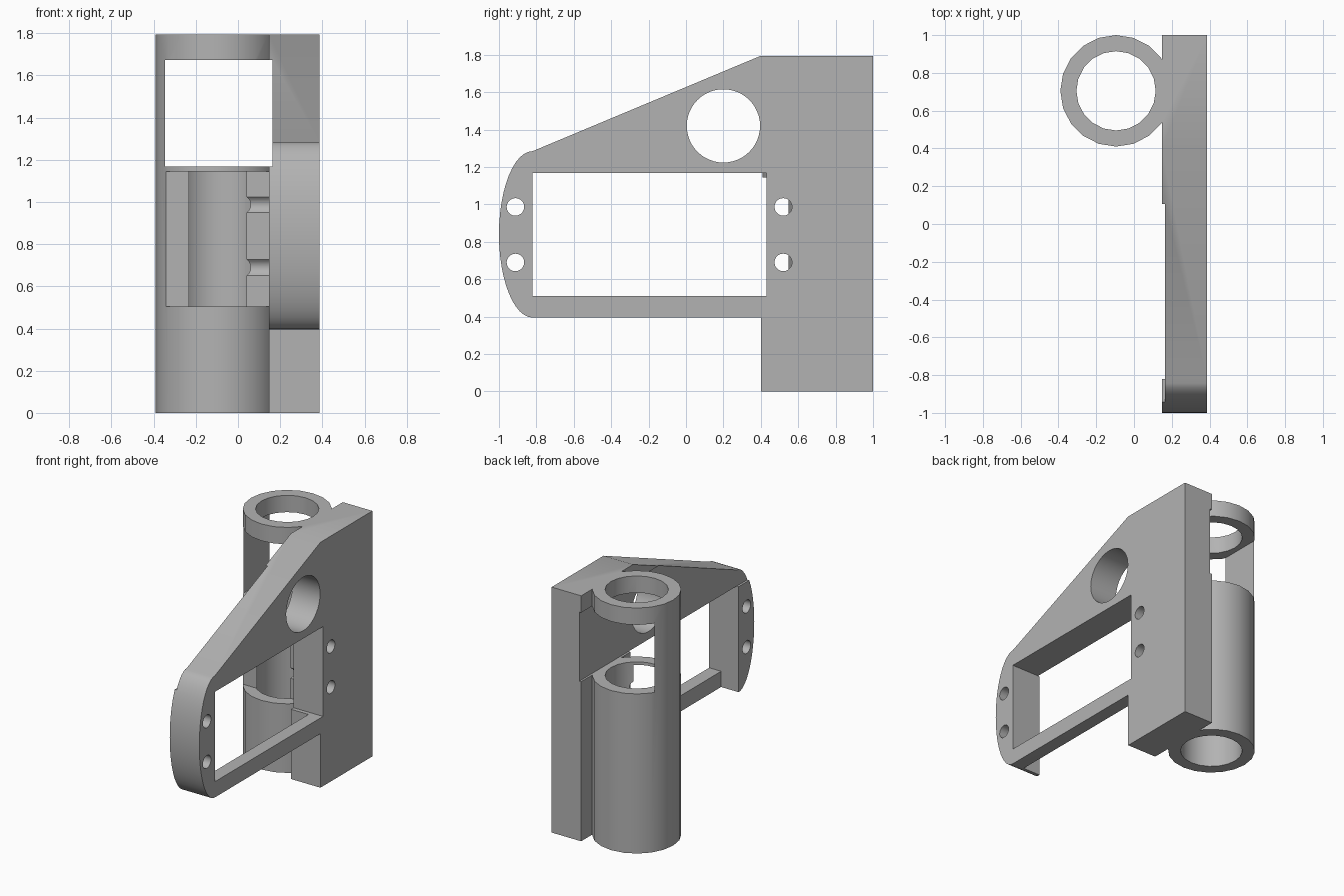
import bpy, bmesh, math
from mathutils import Vector

cube = bpy.data.objects.get("Cube")
if cube:
    bpy.data.objects.remove(cube, do_unlink=True)

grey = bpy.data.materials.new("grey plastic")
grey.use_nodes = True
colour = (0.45, 0.45, 0.45, 1)
grey.diffuse_color = colour
grey.node_tree.nodes["Principled BSDF"].inputs["Base Color"].default_value = colour


def prism(name, points, offset):
    """Extrude a closed outline of 3D points along an offset."""
    bm = bmesh.new()
    face = bm.faces.new([bm.verts.new(p) for p in points])
    new = bmesh.ops.extrude_face_region(bm, geom=[face])["geom"]
    bmesh.ops.translate(bm, vec=Vector(offset),
                        verts=[v for v in new if isinstance(v, bmesh.types.BMVert)])
    bmesh.ops.recalc_face_normals(bm, faces=bm.faces)
    mesh = bpy.data.meshes.new(name)
    bm.to_mesh(mesh)
    bm.free()
    mesh.materials.append(grey)
    obj = bpy.data.objects.new(name, mesh)
    bpy.context.collection.objects.link(obj)
    return obj


def box(name, x0, x1, y0, y1, z0, z1):
    return prism(name, [(x0, y0, z0), (x1, y0, z0), (x1, y1, z0), (x0, y1, z0)],
                 (0, 0, z1 - z0))


def ring(radius, sides):
    return [(radius * math.cos(2 * math.pi * i / sides),
             radius * math.sin(2 * math.pi * i / sides)) for i in range(sides)]


def side_hole(name, x0, y, z, radius, sides):
    return prism(name, [(x0, y + a, z + b) for a, b in ring(radius, sides)],
                 (0.6 - x0, 0, 0))


def upright(name, radius, z0, z1):
    cx, cy = -0.095, 0.705
    return prism(name, [(cx + a, cy + b, z0) for a, b in ring(radius, 20)],
                 (0, 0, z1 - z0))


def combine(target, tool, operation="DIFFERENCE"):
    tool.hide_render = True
    mod = target.modifiers.new("combine", "BOOLEAN")
    mod.operation = operation
    mod.solver = "EXACT"
    mod.object = tool
    bpy.context.view_layer.objects.active = target
    bpy.ops.object.modifier_apply(modifier=mod.name)
    bpy.data.objects.remove(tool, do_unlink=True)


HEIGHT = 1.795
INNER, OUTER = 0.148, 0.387

# Side plate with sloped top and rounded nose
nose = [(-0.82 + 0.18 * math.cos(t), 0.84 + 0.445 * math.sin(t))
        for t in (math.pi * (0.5 + i / 24) for i in range(25))]
outline = [(0.4, 0), (1, 0), (1, HEIGHT), (0.4, HEIGHT)] + nose + [(0.4, 0.395)]
bracket = prism("bracket", [(INNER, y, z) for y, z in outline], (OUTER - INNER, 0, 0))

# Motor window and the thinned lower rail
combine(bracket, box("window", 0, 0.6, -0.82, 0.43, 0.51, 1.167))
combine(bracket, box("rail_relief", 0, 0.29, -0.82, 0.4, 0.2, 0.6))

# Tube with its front cleared for the motor body
tube = upright("tube", 0.295, 0, HEIGHT)
combine(tube, upright("bore", 0.21, -0.1, HEIGHT + 0.1))
combine(tube, box("motor_space", -0.6, 0.6, 0, 0.548, 0.505, 1.145))
combine(bracket, tube, "UNION")

# Opening between the top ring and the lower tube
combine(bracket, box("tube_opening", -0.345, 0.163, -1.2, 1.2, 1.167, 1.672))

# Large hole and four screw holes
combine(bracket, side_hole("large_hole", 0, 0.2, 1.42, 0.196, 48))
for y in (-0.912, 0.52):
    for z in (0.69, 0.987):
        combine(bracket, side_hole("screw_hole", -0.1, y, z, 0.047, 20))

bpy.ops.object.select_all(action="DESELECT")
bracket.select_set(True)
bpy.context.view_layer.objects.active = bracket
bpy.ops.object.shade_smooth_by_angle(angle=math.radians(30))
